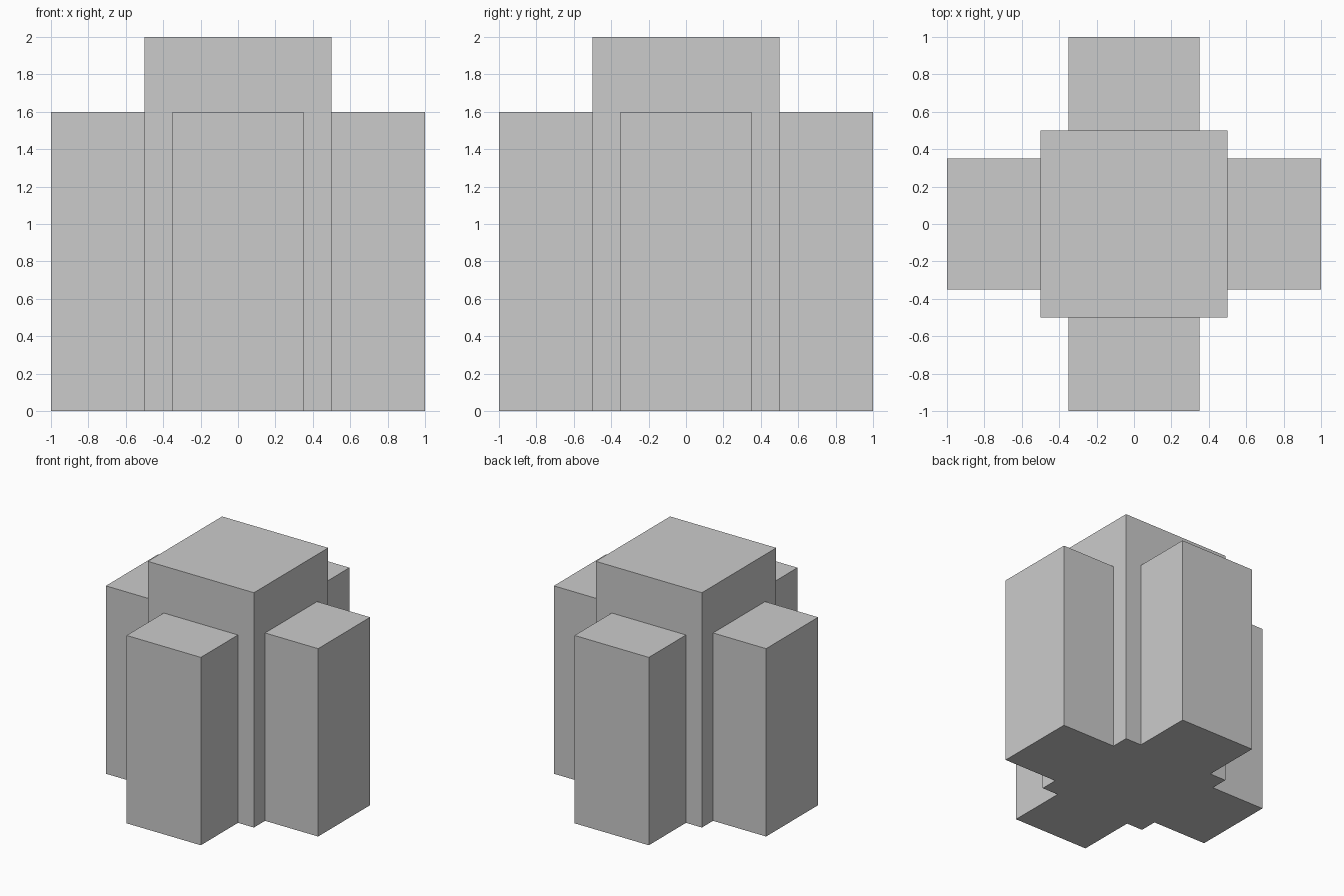
import bpy, bmesh
from mathutils import Matrix, Vector

if "Cube" in bpy.data.objects:
    bpy.data.objects.remove(bpy.data.objects["Cube"])

CORE_H, WING_H = 2.0, 1.6


def box(name, size_x, size_y, height):
    """Box centred on x and y, standing on z = 0."""
    bm = bmesh.new()
    bmesh.ops.create_cube(bm, size=1.0, matrix=Matrix.Translation((0, 0, height / 2))
                          @ Matrix.Diagonal(Vector((size_x, size_y, height, 1))))
    mesh = bpy.data.meshes.new(name)
    bm.to_mesh(mesh)
    bm.free()
    obj = bpy.data.objects.new(name, mesh)
    bpy.context.collection.objects.link(obj)
    return obj


# Tall central tower
tower = box("tower_with_wings", 1.0, 1.0, CORE_H)

# Two crossing bars form the four lower wings, merged into one clean solid
for name, sx, sy in (("side_wings", 2.0, 0.7), ("front_back_wings", 0.7, 2.0)):
    wings = box(name, sx, sy, WING_H)
    mod = tower.modifiers.new(name, 'BOOLEAN')
    mod.operation = 'UNION'
    mod.solver = 'EXACT'
    mod.object = wings
    bpy.context.view_layer.objects.active = tower
    bpy.ops.object.modifier_apply(modifier=mod.name)
    bpy.data.objects.remove(wings, do_unlink=True)

# Merge coplanar faces so the base is a single flat cross
bm = bmesh.new()
bm.from_mesh(tower.data)
bmesh.ops.dissolve_limit(bm, angle_limit=0.01, verts=bm.verts, edges=bm.edges)
bm.to_mesh(tower.data)
bm.free()
